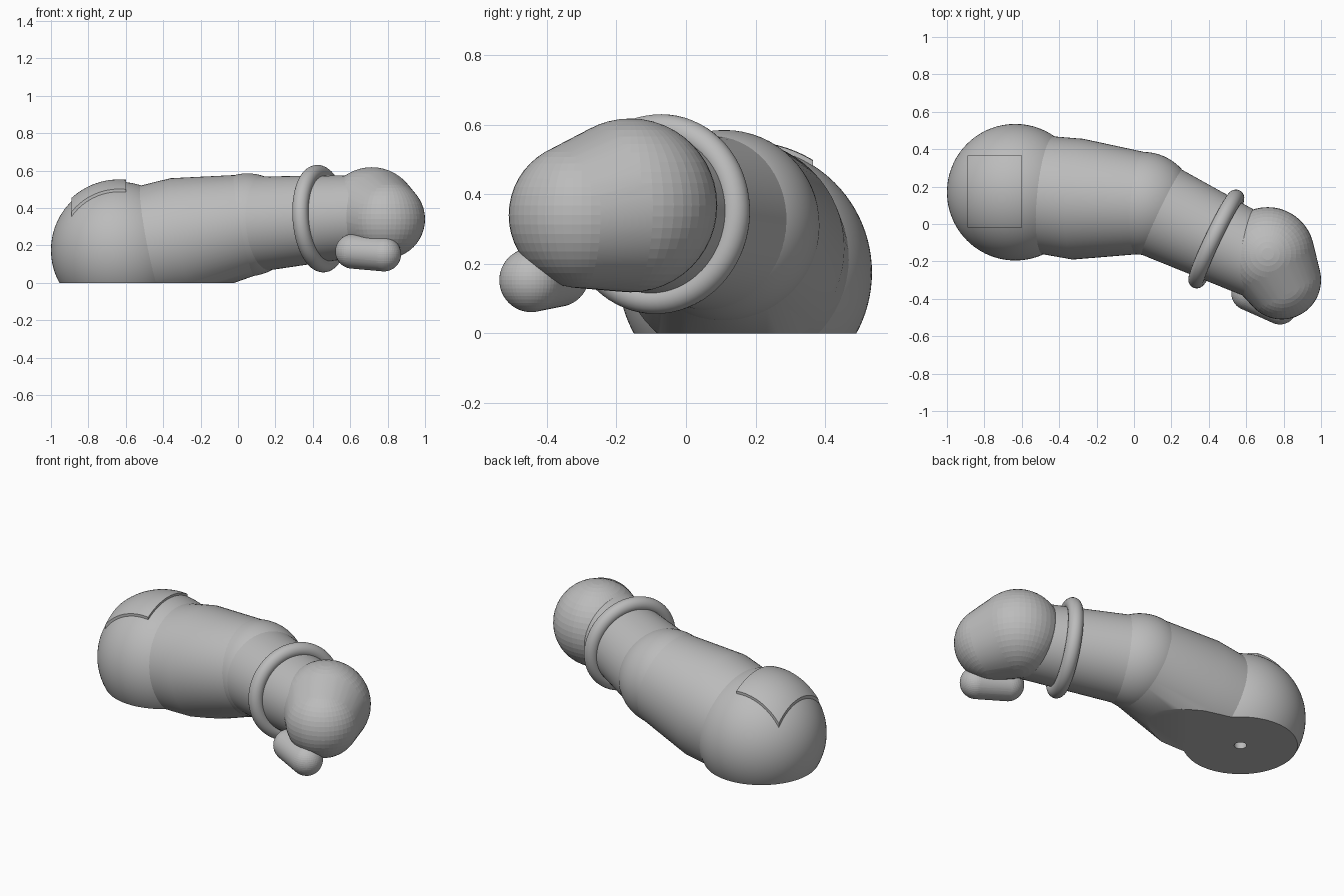
import bpy
import bmesh
from math import radians, cos, sin, pi
from mathutils import Vector, Matrix

cube = bpy.data.objects.get("Cube")
if cube:
    bpy.data.objects.remove(cube, do_unlink=True)

grey = bpy.data.materials.new("plain_grey")
grey.use_nodes = True
grey.diffuse_color = (0.5, 0.5, 0.5, 1)
grey.node_tree.nodes["Principled BSDF"].inputs["Base Color"].default_value = (0.5, 0.5, 0.5, 1)


def finish(bm, name):
    bmesh.ops.recalc_face_normals(bm, faces=bm.faces)
    mesh = bpy.data.meshes.new(name)
    bm.to_mesh(mesh)
    bm.free()
    mesh.materials.append(grey)
    obj = bpy.data.objects.new(name, mesh)
    bpy.context.collection.objects.link(obj)
    return obj


def smooth(obj):
    bpy.ops.object.select_all(action='DESELECT')
    obj.select_set(True)
    bpy.context.view_layer.objects.active = obj
    bpy.ops.object.shade_smooth_by_angle(angle=radians(30))


def add_ball(bm, centre, radius, segments=64):
    bmesh.ops.create_uvsphere(bm, u_segments=segments, v_segments=segments // 2,
                              radius=radius, matrix=Matrix.Translation(centre))


def slice_off(bm, point, outward):
    """Remove everything on the outward side of a plane and cap the cut."""
    cut = bmesh.ops.bisect_plane(bm, geom=bm.verts[:] + bm.edges[:] + bm.faces[:],
                                 plane_co=point, plane_no=outward, clear_outer=True)
    edges = [e for e in cut["geom_cut"] if isinstance(e, bmesh.types.BMEdge)]
    bmesh.ops.edgenet_fill(bm, edges=edges)


def add_tube(bm, stations, sides=64):
    """Loft circles (centre, radius) that share the overall axis direction."""
    axis = Vector(stations[-1][0]) - Vector(stations[0][0])
    turn = axis.to_track_quat('Z', 'Y')
    rings = []
    for centre, r in stations:
        rings.append([bm.verts.new(Vector(centre) + turn @ Vector(
            (r * cos(2 * pi * i / sides), r * sin(2 * pi * i / sides), 0)))
            for i in range(sides)])
    for a, b in zip(rings, rings[1:]):
        for i in range(sides):
            j = (i + 1) % sides
            bm.faces.new((a[i], a[j], b[j], b[i]))
    bm.faces.new(rings[0][::-1])
    bm.faces.new(rings[-1])


def hull_of_balls(name, balls):
    bm = bmesh.new()
    for centre, r in balls:
        add_ball(bm, centre, r, 48)
    hull = bmesh.ops.convex_hull(bm, input=bm.verts[:])
    spare = set(hull["geom_interior"]) | set(hull["geom_unused"])
    bmesh.ops.delete(bm, geom=[v for v in spare if isinstance(v, bmesh.types.BMVert)],
                     context='VERTS')
    smooth(finish(bm, name))


SHOULDER = Vector((-0.635, 0.17, 0.175))
ELBOW = Vector((0.05, 0.11, 0.31))
WRIST = Vector((0.70, -0.20, 0.362))
DOWN = Vector((0, 0, -1))

# Shoulder ball with a flat underside
bm = bmesh.new()
add_ball(bm, SHOULDER, 0.365, 96)
slice_off(bm, (0, 0, 0), DOWN)
shoulder = finish(bm, "shoulder")

# Peg hole in the underside
bm = bmesh.new()
bmesh.ops.create_cone(bm, cap_ends=True, segments=32, radius1=0.035, radius2=0.035,
                      depth=0.3, matrix=Matrix.Translation((SHOULDER.x, SHOULDER.y, 0)))
cutter = finish(bm, "peg_hole_cutter")
cutter.hide_render = True
hole = shoulder.modifiers.new("peg_hole", 'BOOLEAN')
hole.object = cutter
hole.operation = 'DIFFERENCE'
bpy.context.view_layer.objects.active = shoulder
bpy.ops.object.modifier_apply(modifier=hole.name)
bpy.data.objects.remove(cutter, do_unlink=True)
smooth(shoulder)

# Raised square pad on top of the shoulder
bm = bmesh.new()
add_ball(bm, SHOULDER, 0.378, 96)
for point, outward in (((-0.89, 0, 0), (-1, 0, 0)), ((-0.60, 0, 0), (1, 0, 0)),
                       ((0, -0.02, 0), (0, -1, 0)), ((0, 0.365, 0), (0, 1, 0)),
                       ((0, 0, 0.25), DOWN)):
    slice_off(bm, point, outward)
smooth(finish(bm, "shoulder_pad"))

# Upper arm, fullest in the middle, flat underneath
bm = bmesh.new()
add_tube(bm, [(SHOULDER.lerp(ELBOW, 0.21), 0.315),
              (SHOULDER.lerp(ELBOW, 0.49) + Vector((0, -0.008, 0)), 0.324),
              (ELBOW, 0.272)])
slice_off(bm, (0, 0, 0), DOWN)
smooth(finish(bm, "upper_arm"))

# Elbow ball
bm = bmesh.new()
add_ball(bm, ELBOW, 0.275)
smooth(finish(bm, "elbow"))

# Forearm
bm = bmesh.new()
add_tube(bm, [(ELBOW, 0.258), (WRIST, 0.214)])
smooth(finish(bm, "forearm"))

# Rounded cuff ring
bpy.ops.mesh.primitive_torus_add(
    major_radius=0.245, minor_radius=0.043, major_segments=72, minor_segments=24,
    location=(0.44, -0.08, 0.343),
    rotation=(WRIST - ELBOW).to_track_quat('Z', 'Y').to_euler())
cuff = bpy.context.object
cuff.name = "cuff"
cuff.data.materials.append(grey)
smooth(cuff)

# Fist and thumb
hull_of_balls("fist", [((0.715, -0.16, 0.368), 0.25), ((0.79, -0.30, 0.34), 0.21)])
hull_of_balls("thumb", [((0.612, -0.37, 0.168), 0.092), ((0.78, -0.445, 0.153), 0.092)])
